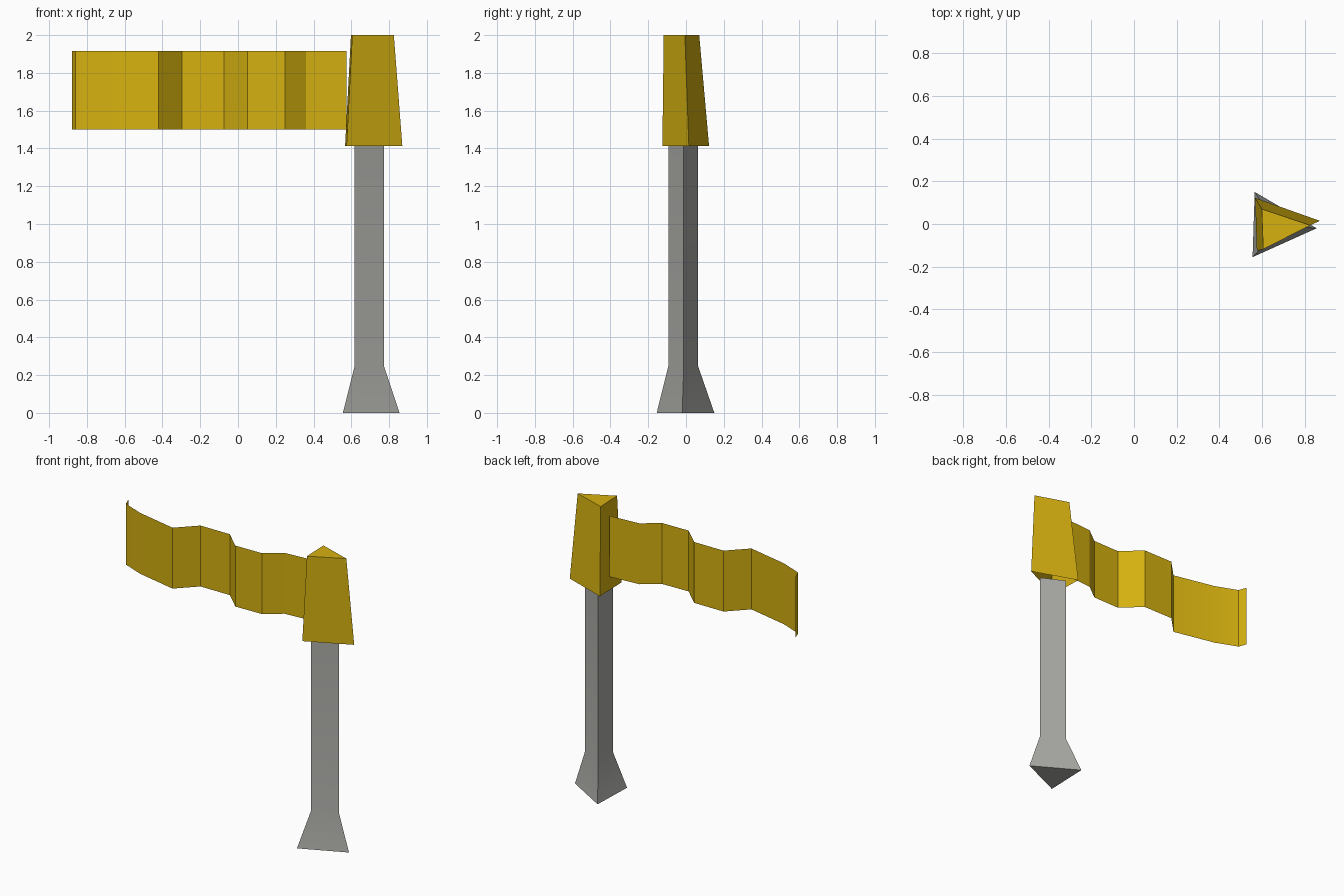
import bpy
import bmesh
from math import radians

cube = bpy.data.objects.get("Cube")
if cube:
    bpy.data.objects.remove(cube, do_unlink=True)


def make_material(name, colour):
    mat = bpy.data.materials.new(name)
    mat.use_nodes = True
    mat.diffuse_color = colour
    mat.node_tree.nodes["Principled BSDF"].inputs["Base Color"].default_value = colour
    return mat


def loft(name, rings, mat, closed=True, bottom=True):
    """Join (height, outline) rings with quads and cap the ends if closed."""
    bm = bmesh.new()
    rows = [[bm.verts.new((x, y, z)) for x, y in outline] for z, outline in rings]
    for low, high in zip(rows, rows[1:]):
        count = len(low)
        for i in range(count if closed else count - 1):
            j = (i + 1) % count
            bm.faces.new((low[i], low[j], high[j], high[i]))
    if closed:
        bm.faces.new(rows[-1])
        if bottom:
            bm.faces.new(rows[0][::-1])
    mesh = bpy.data.meshes.new(name)
    bm.to_mesh(mesh)
    bm.free()
    mesh.materials.append(mat)
    obj = bpy.data.objects.new(name, mesh)
    bpy.context.collection.objects.link(obj)
    bpy.ops.object.select_all(action="DESELECT")
    obj.select_set(True)
    bpy.context.view_layer.objects.active = obj
    bpy.ops.object.shade_smooth_by_angle(angle=radians(25))
    return obj


grey = make_material("stone grey", (0.40, 0.40, 0.38, 1))
gold = make_material("gold yellow", (0.67, 0.44, 0.005, 1))

# Three-sided pole with a flared foot
foot = [(0.555, -0.155), (0.855, -0.02), (0.565, 0.15)]
shaft = [(0.618, -0.093), (0.772, -0.012), (0.622, 0.063)]
loft("pole", [(0, foot), (0.25, shaft), (1.415, shaft)], grey)

# Tapered head, open underneath
head_base = [(0.575, -0.125), (0.87, 0.015), (0.567, 0.122)]
head_top = [(0.605, -0.118), (0.825, -0.006), (0.598, 0.07)]
loft("pole_head", [(1.413, head_base), (2.0, head_top)], gold, bottom=False)

# Thin waving flag
wave = [(-0.88, 0.07), (-0.86, 0.015), (-0.71, -0.045), (-0.42, -0.108),
        (-0.297, 0.017), (-0.075, 0.018), (0.05, -0.1), (0.25, -0.096),
        (0.36, -0.012), (0.575, 0.005)]
loft("flag", [(1.5, wave), (1.917, wave)], gold, closed=False)
